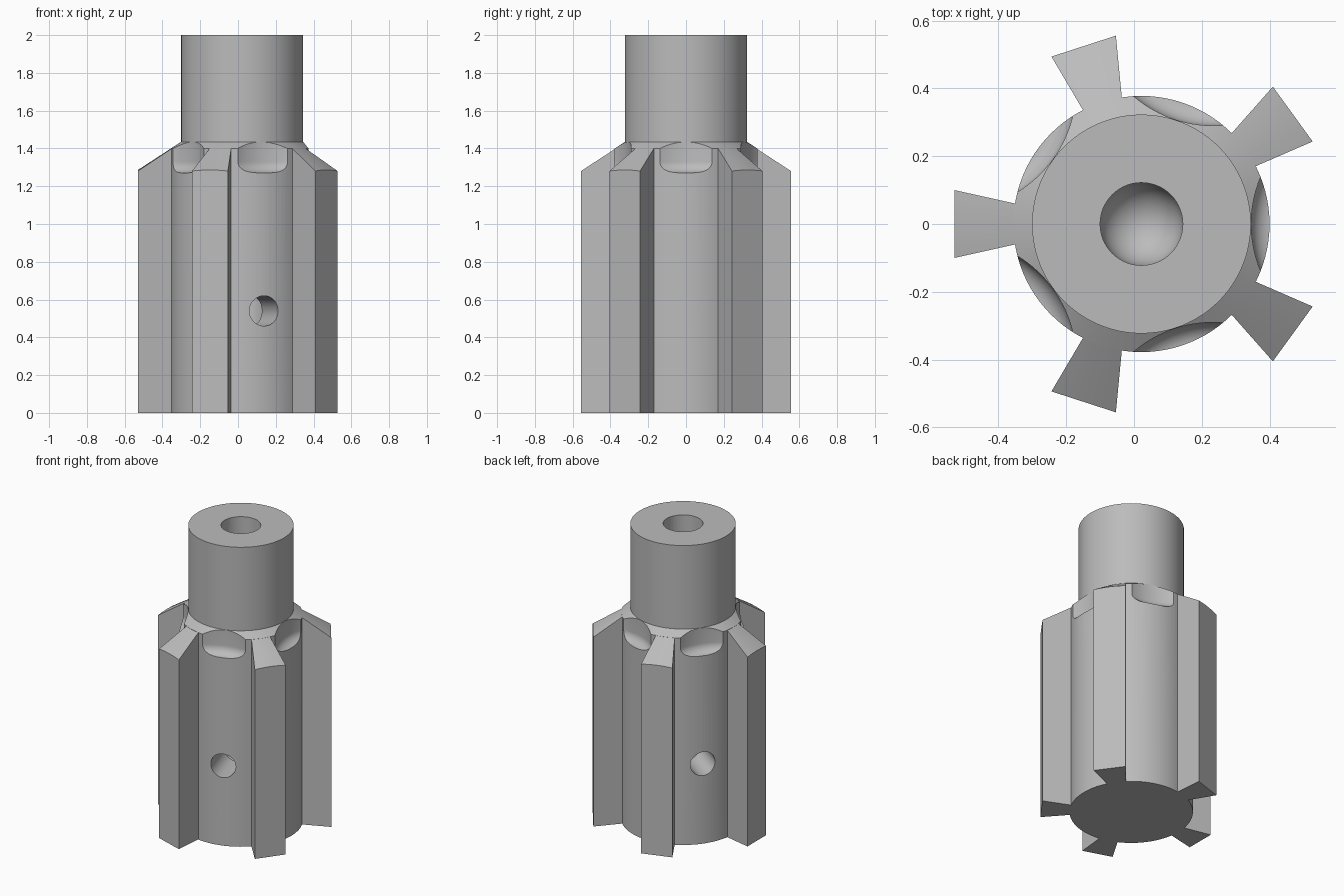
import bpy, bmesh
from math import sin, cos, pi, radians
from mathutils import Matrix, Vector

if "Cube" in bpy.data.objects:
    bpy.data.objects.remove(bpy.data.objects["Cube"])

AXIS_X = 0.022
BODY_R, SHAFT_R, BORE_R = 0.378, 0.323, 0.122
SHOULDER_Z = 1.435
FIN_ANGLES = [36 + 72 * i for i in range(5)]
GAP_ANGLES = [72 * i for i in range(5)]
HOLE_ANGLES = [-72, 144]

steel = bpy.data.materials.new("grey steel")
steel.use_nodes = True
grey = (0.5, 0.5, 0.5, 1)
steel.diffuse_color = grey
steel.node_tree.nodes["Principled BSDF"].inputs["Base Color"].default_value = grey


def finish(name, bm, matrix=None):
    bmesh.ops.recalc_face_normals(bm, faces=bm.faces)
    if matrix:
        bm.transform(matrix)
    mesh = bpy.data.meshes.new(name)
    bm.to_mesh(mesh)
    bm.free()
    obj = bpy.data.objects.new(name, mesh)
    mesh.materials.append(steel)
    bpy.context.collection.objects.link(obj)
    return obj


def lathe(name, profile, steps=96, matrix=None):
    """Spin a (radius, height) profile about z."""
    bm = bmesh.new()
    verts = [bm.verts.new((r, 0, z)) for r, z in profile]
    edges = [bm.edges.new(pair) for pair in zip(verts, verts[1:])]
    bmesh.ops.spin(bm, geom=verts + edges, cent=(0, 0, 0), axis=(0, 0, 1),
                   angle=2 * pi, steps=steps)
    bmesh.ops.remove_doubles(bm, verts=bm.verts, dist=1e-5)
    return finish(name, bm, matrix)


def prism(name, outline, height, matrix):
    bm = bmesh.new()
    face = bm.faces.new([bm.verts.new((x, y, 0)) for x, y in outline])
    out = bmesh.ops.extrude_face_region(bm, geom=[face])
    top = [v for v in out["geom"] if isinstance(v, bmesh.types.BMVert)]
    bmesh.ops.translate(bm, verts=top, vec=(0, 0, height))
    return finish(name, bm, matrix)


def boolean(target, tool, operation, keep=False):
    mod = target.modifiers.new(operation, "BOOLEAN")
    mod.operation, mod.object, mod.solver = operation, tool, "EXACT"
    bpy.context.view_layer.objects.active = target
    bpy.ops.object.modifier_apply(modifier=mod.name)
    if not keep:
        bpy.data.objects.remove(tool)


def turn(degrees):
    return Matrix.Rotation(radians(degrees), 4, "Z")


def arc(r, z, radius, start, end, n=10):
    angles = [radians(start + (end - start) * i / n) for i in range(n + 1)]
    return [(r + radius * cos(a), z + radius * sin(a)) for a in angles]


# Core: round body, sloped shoulder and plain shaft
core = lathe("fluted_body", [(0, 0), (BODY_R, 0), (BODY_R, 1.40),
                             (SHAFT_R, SHOULDER_Z), (SHAFT_R, 2), (0, 2)])

# Shallow round-bottomed pockets between the fins
pocket_r, fillet, floor = 0.36, 0.06, 1.27
pocket = [(0, floor)] + arc(pocket_r - fillet, floor + fillet, fillet, -90, 0)
pocket += [(pocket_r, SHOULDER_Z), (0, SHOULDER_Z)]
for angle in GAP_ANGLES:
    place = turn(angle) @ Matrix.Translation((SHAFT_R + pocket_r + 0.001, 0, 0))
    boolean(core, lathe("pocket_cutter", pocket, 128, place), "DIFFERENCE")

# Blind central bore with a rounded end
bore = arc(0, 0.46, BORE_R, -90, 0) + [(BORE_R, 2.1), (0, 2.1)]
bore[0] = (0, bore[0][1])
boolean(core, lathe("bore_cutter", bore, 64), "DIFFERENCE")

# Radial side holes running into the bore
for angle in HOLE_ANGLES:
    place = turn(angle) @ Matrix.Translation((0, 0, 0.54)) @ Matrix.Rotation(pi / 2, 4, "Y")
    drill = [(0, 0.05), (0.08, 0.05), (0.08, 0.5), (0, 0.5)]
    boolean(core, lathe("hole_cutter", drill, 48, place), "DIFFERENCE")

# Flared fins, their tops trimmed by a cone
cone = lathe("cone_trim", [(0, -0.1), (0.7, -0.1), (0.7, 1.19),
                           (SHAFT_R, SHOULDER_Z), (0, SHOULDER_Z)])
fin_outline = [(0.345, -0.054), (0.552, -0.1), (0.552, 0.1), (0.345, 0.054)]
for angle in FIN_ANGLES:
    fin = prism("fin", fin_outline, 1.6, turn(angle))
    boolean(fin, cone, "INTERSECT", keep=True)
    boolean(core, fin, "UNION")
bpy.data.objects.remove(cone)

# Place on the centre line and smooth the round faces
core.data.transform(Matrix.Translation(Vector((AXIS_X, 0, 0))))
bpy.ops.object.select_all(action="DESELECT")
core.select_set(True)
bpy.context.view_layer.objects.active = core
bpy.ops.object.shade_smooth_by_angle(angle=radians(25))
